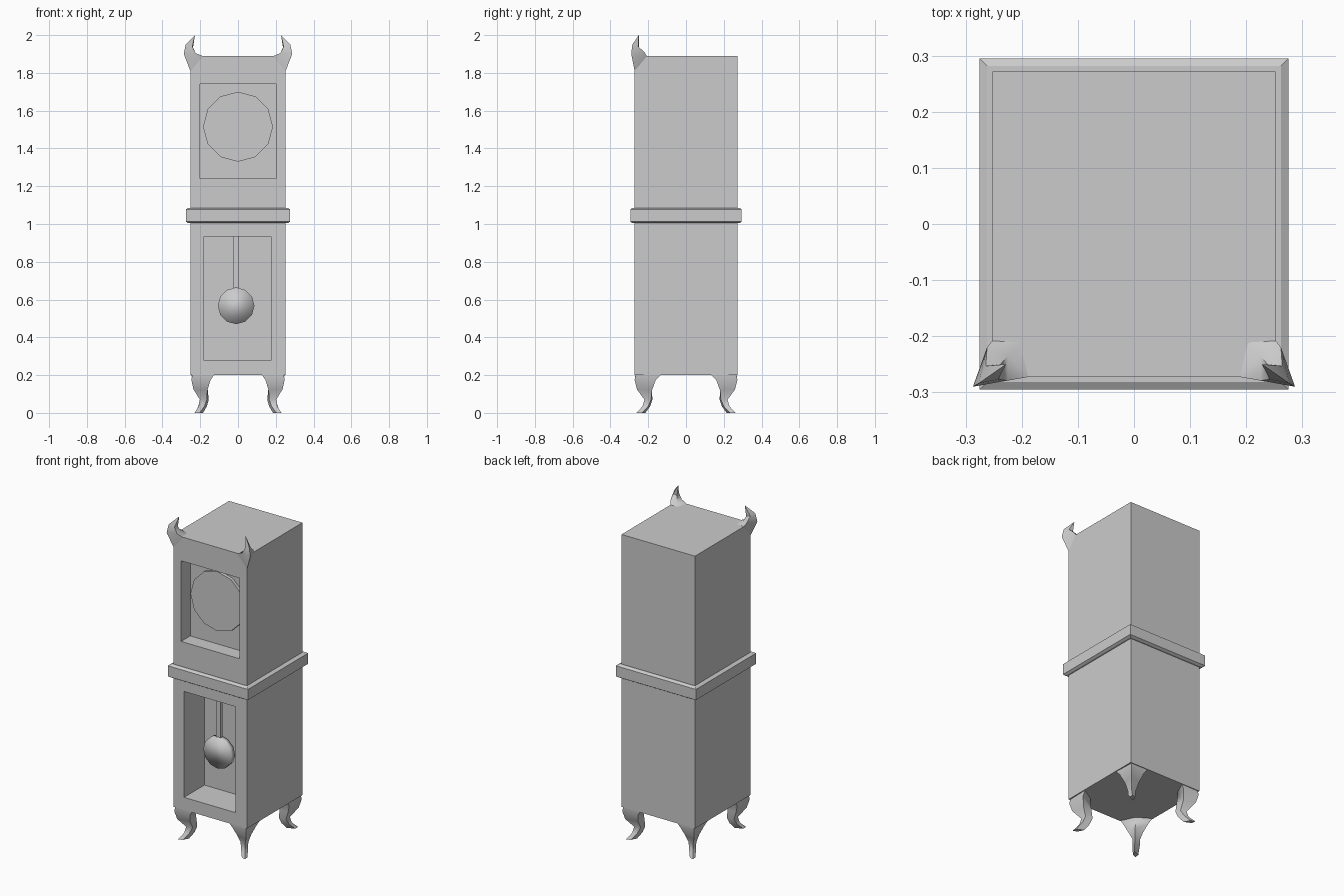
import bpy, bmesh, math
from mathutils import Matrix

if "Cube" in bpy.data.objects:
    bpy.data.objects.remove(bpy.data.objects["Cube"])


def finish(name, bm, smooth=None):
    bmesh.ops.recalc_face_normals(bm, faces=bm.faces)
    me = bpy.data.meshes.new(name)
    bm.to_mesh(me)
    bm.free()
    ob = bpy.data.objects.new(name, me)
    bpy.context.collection.objects.link(ob)
    bpy.ops.object.select_all(action='DESELECT')
    ob.select_set(True)
    bpy.context.view_layer.objects.active = ob
    if smooth:
        bpy.ops.object.shade_smooth_by_angle(angle=math.radians(smooth))
    return ob


def box(name, x0, x1, y0, y1, z0, z1):
    bm = bmesh.new()
    bmesh.ops.create_cube(bm, size=1)
    for v in bm.verts:
        v.co = (x1 if v.co.x > 0 else x0, y1 if v.co.y > 0 else y0, z1 if v.co.z > 0 else z0)
    return finish(name, bm)


def disc(name, x, y, z, radius, depth, smooth=None):
    bm = bmesh.new()
    bmesh.ops.create_cone(bm, cap_ends=True, segments=12, radius1=radius, radius2=radius, depth=depth,
                          matrix=Matrix.Translation((x, y, z)) @ Matrix.Rotation(math.pi / 2, 4, 'X'))
    return finish(name, bm, smooth)


def loft(name, rings, sx=1, sy=1, tip=None, smooth=None):
    bm = bmesh.new()
    rows = [[bm.verts.new((sx * x, sy * y, z)) for x, y, z in r] for r in rings]
    n = len(rows[0])
    for a, b in zip(rows, rows[1:]):
        for i in range(n):
            j = (i + 1) % n
            bm.faces.new((a[i], a[j], b[j], b[i]))
    bm.faces.new(rows[0])
    if tip:
        t = bm.verts.new((sx * tip[0], sy * tip[1], tip[2]))
        for i in range(n):
            bm.faces.new((rows[-1][i], rows[-1][(i + 1) % n], t))
    else:
        bm.faces.new(rows[-1])
    return finish(name, bm, smooth)


# Cabinet with the dial window and pendulum window cut in
cabinet = box("cabinet", -.252, .252, -.272, .272, .2, 1.89)
for x0, x1, z0, z1, depth in ((-.2, .2, 1.24, 1.74, .09), (-.18, .175, .278, .935, .2)):
    cutter = box("window_cutter", x0, x1, -.4, -.272 + depth, z0, z1)
    cutter.hide_render = True
    mod = cabinet.modifiers.new("window", 'BOOLEAN')
    mod.operation = 'DIFFERENCE'
    mod.solver = 'EXACT'
    mod.object = cutter
    bpy.context.view_layer.objects.active = cabinet
    bpy.ops.object.modifier_apply(modifier=mod.name)
    bpy.data.objects.remove(cutter)

# Waist moulding with small chamfers
loft("waist_band", [[(x * (.275 - c), y * (.295 - c), z) for x, y in ((-1, -1), (1, -1), (1, 1), (-1, 1))]
                    for c, z in ((.013, 1.004), (0, 1.012), (0, 1.078), (.013, 1.086))])

# Dial and pendulum
disc("dial", 0, -.191, 1.515, .185, .022)
box("pendulum_rod", -.025, .005, -.18, -.16, .64, .94)
disc("pendulum_bob", -.01, -.17, .567, .097, .035, smooth=100)

# Curled horns on the two front top corners
horn = [
    [(.252, .272, 1.81), (.185, .272, 1.888), (.2, .21, 1.888), (.252, .207, 1.888)],
    [(.287, .29, 1.9), (.225, .279, 1.905), (.225, .235, 1.905), (.262, .22, 1.91)],
    [(.277, .284, 1.95), (.242, .277, 1.94), (.238, .25, 1.935), (.264, .253, 1.94)],
]
for side, s in (("left", -1), ("right", 1)):
    loft("horn_" + side, horn, s, -1, tip=(.228, .25, 2.0), smooth=40)

# Cabriole legs: outer corner, side flank, inner corner, front flank
leg = [
    [(.243, .267, .2), (.247, .135, .2), (.165, .185, .2), (.127, .268, .2)],
    [(.247, .272, .175), (.24, .16, .175), (.165, .185, .175), (.145, .262, .175)],
    [(.236, .26, .125), (.218, .18, .12), (.16, .18, .12), (.162, .238, .12)],
    [(.202, .22, .07), (.2, .185, .07), (.155, .178, .07), (.165, .21, .07)],
    [(.208, .23, .035), (.21, .2, .035), (.165, .19, .035), (.178, .225, .035)],
    [(.23, .262, 0), (.228, .235, 0), (.185, .215, 0), (.203, .252, 0)],
]
for row, sy in (("front", -1), ("back", 1)):
    for side, sx in (("left", -1), ("right", 1)):
        loft(f"leg_{row}_{side}", leg, sx, sy, smooth=50)
